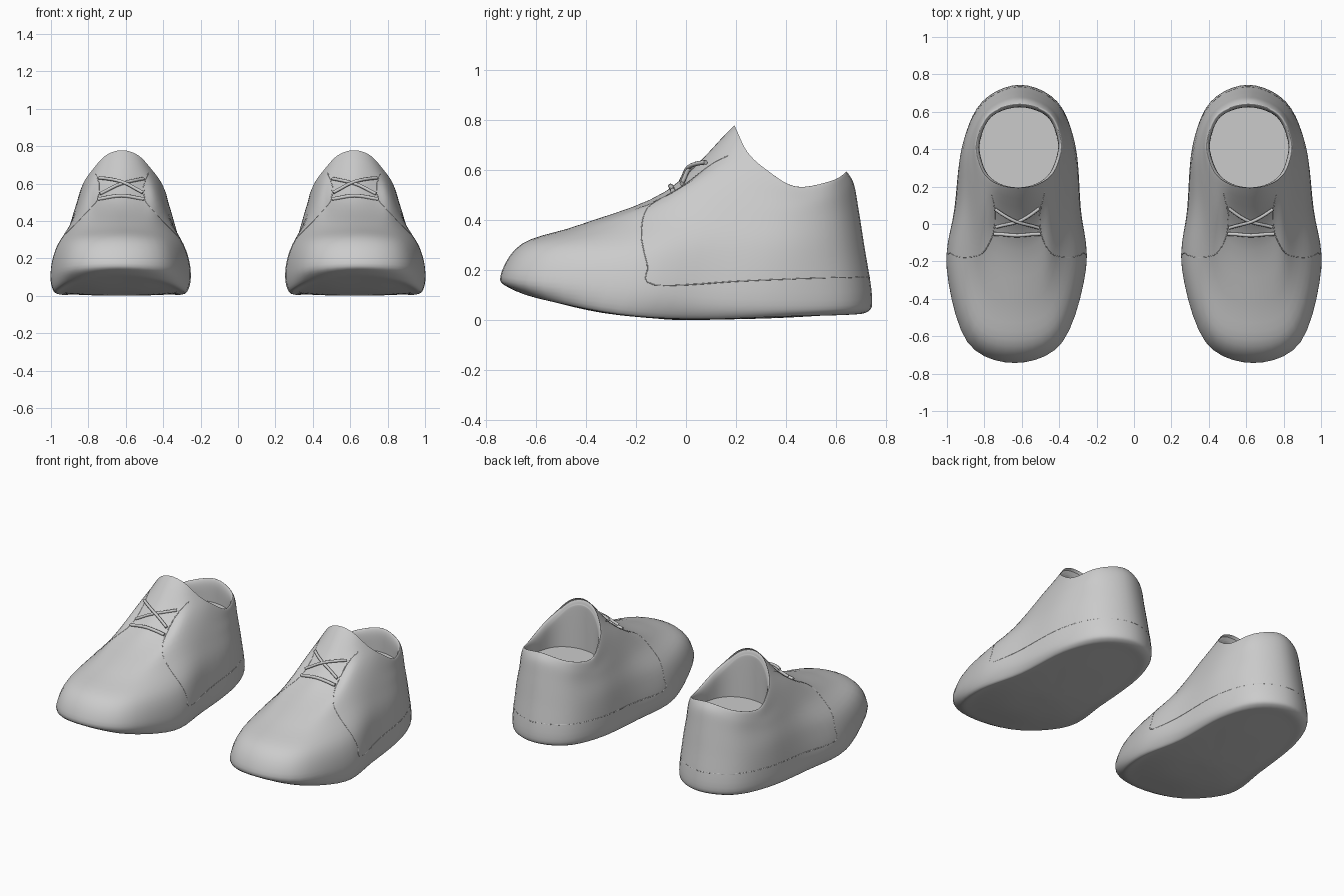
import bpy, bmesh, math
from mathutils import Vector
from mathutils.bvhtree import BVHTree

if "Cube" in bpy.data.objects:
    bpy.data.objects.remove(bpy.data.objects["Cube"])

grey = bpy.data.materials.new("soft grey")
grey.diffuse_color = (0.6, 0.6, 0.6, 1)
grey.use_nodes = True
grey.node_tree.nodes["Principled BSDF"].inputs["Base Color"].default_value = grey.diffuse_color

# Half rings from toe to heel, each point (half width, y, z)
SOLE = [(0, -.70, .125), (.235, -.59, .092), (.355, -.27, .03), (.315, .06, .01),
        (.282, .41, .02), (.182, .635, .025), (0, .72, .03)]
WELT = [(0, -.742, .175), (.255, -.63, .16), (.372, -.23, .13), (.338, .08, .09),
        (.302, .42, .08), (.20, .655, .08), (0, .744, .09)]
SIDE = [(0, -.655, .305), (.225, -.565, .29), (.335, -.21, .27), (.308, .12, .28),
        (.292, .42, .28), (.19, .63, .28), (0, .712, .30)]
VAMP = [(0, -.42, .382), (.155, -.36, .38), (.235, -.09, .415), (.262, .16, .42),
        (.264, .42, .41), (.178, .612, .42), (0, .69, .44)]
COLLAR = [(0, -.08, .515), (.115, -.03, .525), (.175, .07, .57), (.228, .22, .53),
          (.246, .43, .475), (.175, .60, .50), (0, .672, .54)]
RIM = [(0, .172, .757), (.09, .187, .732), (.165, .232, .66), (.212, .31, .595),
       (.232, .44, .525), (.165, .592, .55), (0, .648, .585)]
FLOOR_Z = .44
STEPS = 5


def closed(half):
    pts = [Vector(p) for p in half]
    return pts + [Vector((-p.x, p.y, p.z)) for p in pts[-2:0:-1]]


def spline(a, b, c, d, t):
    return .5 * (2*b + (c-a)*t + (2*a - 5*b + 4*c - d)*t*t + (3*b - a - 3*c + d)*t**3)


def smooth(pts, loop):
    n, out = len(pts), []
    pick = (lambda i: pts[i % n]) if loop else (lambda i: pts[min(max(i, 0), n-1)])
    for i in range(n if loop else n - 1):
        for k in range(STEPS):
            out.append(spline(*(pick(i + j) for j in (-1, 0, 1, 2)), k / STEPS))
    return out if loop else out + [pts[-1]]


def underside(s):
    return [Vector((p.x*s, p.y*s, p.z*s*s)) for p in closed(SOLE)]


def inside(s, drop):
    return [Vector((p.x*s, .41 + (p.y-.41)*s, max(p.z-drop, FLOOR_Z)))
            for p in closed(RIM)]


def place(p, side):
    return Vector((side * (p.x + .624 - .02*p.y), p.y, p.z))


def finish(ob, angle):
    bpy.ops.object.select_all(action='DESELECT')
    bpy.context.view_layer.objects.active = ob
    ob.select_set(True)
    bpy.ops.object.shade_smooth_by_angle(angle=math.radians(angle))


def shoe_body(side, label):
    rings = [underside(.1), underside(.5), underside(.85)]
    rings += [closed(r) for r in (SOLE, WELT, SIDE, VAMP, COLLAR, RIM)]
    # Rolled collar edge, inner wall and insole edge
    rings += [inside(.955, -.006), inside(.915, .018), inside(.9, .06), inside(.905, 1)]
    rings = [smooth(r, True) for r in rings]
    columns = [smooth([r[i] for r in rings], False) for i in range(len(rings[0]))]
    bm = bmesh.new()
    grid = [[bm.verts.new(place(p, side)) for p in col] for col in columns]
    n, m = len(grid), len(grid[0])
    for i in range(n):
        a, b = grid[i], grid[(i + 1) % n]
        for j in range(m - 1):
            bm.faces.new((a[j], b[j], b[j+1], a[j+1]))
    bm.faces.new([c[0] for c in grid])
    bm.faces.new([c[-1] for c in grid])   # insole
    bmesh.ops.recalc_face_normals(bm, faces=bm.faces)
    tree = BVHTree.FromBMesh(bm)
    me = bpy.data.meshes.new(label + "_shoe_body")
    bm.to_mesh(me)
    bm.free()
    ob = bpy.data.objects.new(label + "_shoe_body", me)
    bpy.context.collection.objects.link(ob)
    me.materials.append(grey)
    finish(ob, 50)
    return tree


def cord(name, pts, radius, lift, tree, side):
    # Tube laid along the shoe surface
    path = []
    for p in smooth([Vector(p) for p in pts], False):
        hit, normal, _, _ = tree.find_nearest(place(p, side))
        path.append(hit + normal * lift)
    cu = bpy.data.curves.new(name, 'CURVE')
    cu.dimensions = '3D'
    cu.bevel_depth = radius
    cu.bevel_resolution = 2
    cu.use_fill_caps = True
    sp = cu.splines.new('POLY')
    sp.points.add(len(path) - 1)
    for q, p in zip(sp.points, path):
        q.co = (*p, 1)
    ob = bpy.data.objects.new(name, cu)
    bpy.context.collection.objects.link(ob)
    cu.materials.append(grey)


# Quarter panel edge: down from the eyelets, then back along the welt
SEAM = [(.16, .16, .67), (.13, .06, .62), (.13, -.06, .52), (.19, -.16, .45),
        (.29, -.18, .35), (.35, -.155, .22), (.36, -.13, .14), (.33, .2, .155),
        (.29, .45, .165), (.19, .65, .17), (0, .735, .17)]

for side, label in ((1, "right"), (-1, "left")):
    tree = shoe_body(side, label)
    for s, part in ((1, "outer"), (-1, "inner")):
        cord(f"{label}_{part}_seam", [(s*x, y, z) for x, y, z in SEAM],
             .0025, -.001, tree, side)
    # Laces: one straight bar and a crossed pair
    cord(label + "_lace_bar", [(-.125, -.06, .53), (0, -.065, .54), (.125, -.06, .53)],
         .010, .005, tree, side)
    cord(label + "_lace_cross_a", [(-.125, .07, .64), (0, .02, .59), (.115, -.02, .55)],
         .009, .008, tree, side)
    cord(label + "_lace_cross_b", [(.125, .07, .64), (0, .02, .60), (-.115, -.02, .55)],
         .009, .016, tree, side)
